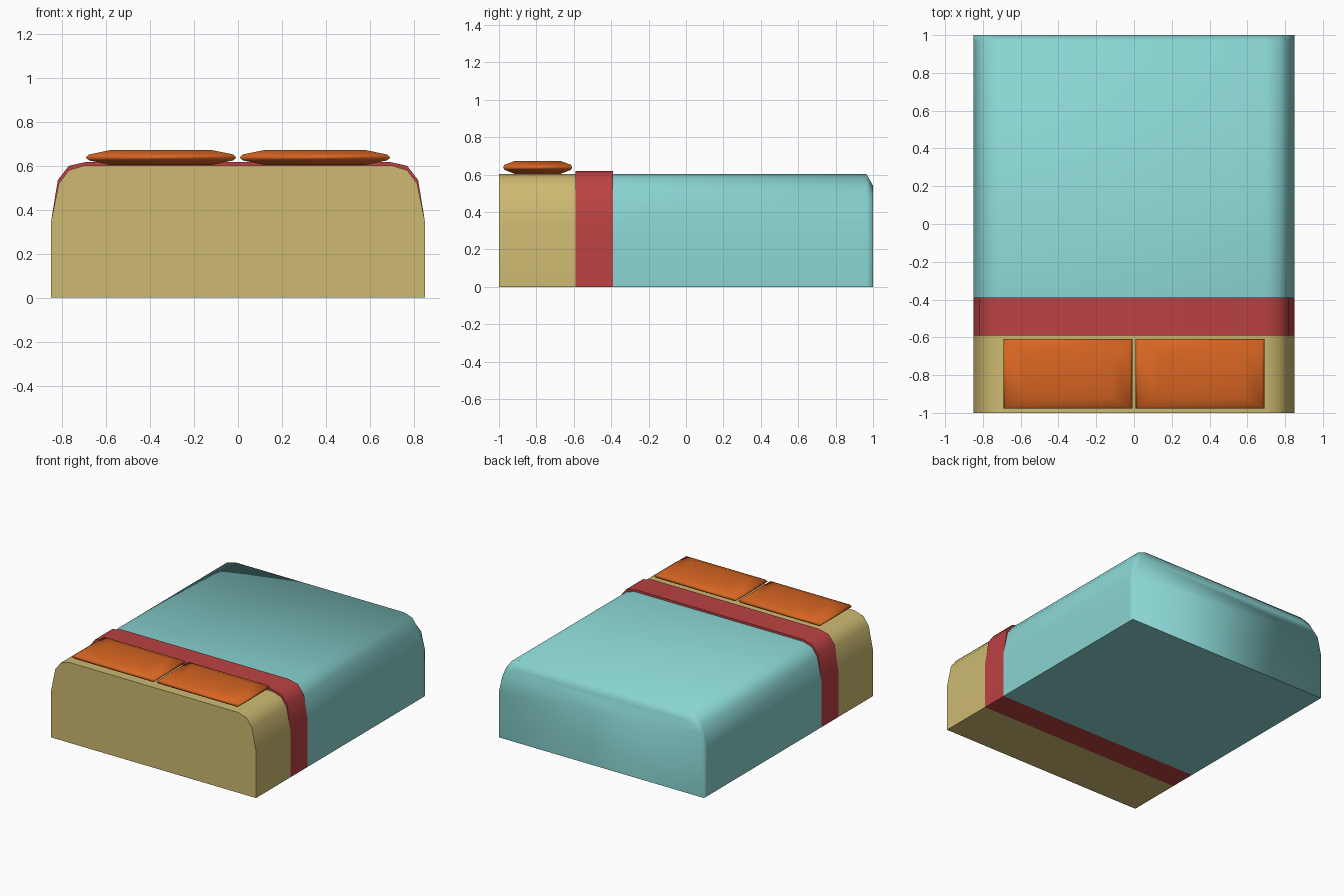
import bpy, bmesh

if "Cube" in bpy.data.objects:
    bpy.data.objects.remove(bpy.data.objects["Cube"])


def material(name, rgb):
    m = bpy.data.materials.new(name)
    m.diffuse_color = (*rgb, 1)
    m.use_nodes = True
    m.node_tree.nodes["Principled BSDF"].inputs["Base Color"].default_value = m.diffuse_color
    return m


SHEET = material("pale yellow", (0.61, 0.49, 0.165))
RED = material("red", (0.50, 0.054, 0.056))
TEAL = material("teal", (0.25, 0.66, 0.64))
ORANGE = material("orange", (0.68, 0.13, 0.016))


def finish(bm, name, mat, sharp):
    """Smooth all faces, sharpen edges chosen by the rule, make the object."""
    bmesh.ops.recalc_face_normals(bm, faces=bm.faces)
    for f in bm.faces:
        f.smooth = True
    for e in bm.edges:
        e.smooth = not sharp(e)
    me = bpy.data.meshes.new(name)
    bm.to_mesh(me)
    bm.free()
    me.materials.append(mat)
    ob = bpy.data.objects.new(name, me)
    bpy.context.collection.objects.link(ob)
    return ob


def loft(rings, cap_start, cap_end):
    bm = bmesh.new()
    loops = [[bm.verts.new(p) for p in r] for r in rings]
    n = len(loops[0])
    for a, b in zip(loops, loops[1:]):
        for i in range(n):
            j = (i + 1) % n
            # the lower points of stepped rings coincide, so skip flat faces
            f = bm.faces.new((a[i], a[j], b[j], b[i]))
            if f.calc_area() < 1e-7:
                bm.faces.remove(f)
    if cap_start:
        bm.faces.new(loops[0])
    if cap_end:
        bm.faces.new(loops[-1])
    bmesh.ops.remove_doubles(bm, verts=bm.verts, dist=1e-5)
    return bm


# Rounded-top cross-sections, right half, mirrored to the left
BASE = [(0.85, 0), (0.85, 0.35), (0.815, 0.52), (0.77, 0.58), (0.70, 0.602)]
RAISED = [(0.85, 0), (0.85, 0.35), (0.82, 0.535), (0.77, 0.60), (0.69, 0.618)]
END = [(0.85, 0), (0.85, 0.35), (0.82, 0.475), (0.77, 0.525), (0.70, 0.54)]


def section(half, y):
    return [(x, y, z) for x, z in half] + [(-x, y, z) for x, z in reversed(half)]


def sharp_by_angle(e):
    return len(e.link_faces) == 2 and e.calc_face_angle(0) > 0.75


def sharp_bottom(e):
    return all(v.co.z < 0.001 for v in e.verts)


# Mattress with sheet at the head end
finish(loft([section(BASE, -1), section(BASE, -0.59)], True, False),
       "mattress", SHEET, sharp_by_angle)

# Folded blanket band, slightly raised
finish(loft([section(BASE, -0.59), section(RAISED, -0.59),
             section(RAISED, -0.39), section(BASE, -0.39)], False, False),
       "blanket_fold", RED, sharp_by_angle)

# Blanket with softened foot end
finish(loft([section(BASE, -0.39), section(BASE, 0.965), section(END, 1)], False, True),
       "blanket", TEAL, sharp_bottom)

# Pillows: stacked scaled rectangles, one on each side
LAYERS = [(0.67, 0.604), (0.96, 0.625), (1.0, 0.638), (0.96, 0.652), (0.67, 0.672)]
for side, label in ((-1, "left"), (1, "right")):
    cx, cy, hx, hy = side * 0.35, -0.793, 0.342, 0.185
    rings = [[(cx + sx * hx * s, cy + sy * hy * s, z)
              for sx, sy in ((-1, -1), (1, -1), (1, 1), (-1, 1))] for s, z in LAYERS]
    finish(loft(rings, True, True), label + "_pillow", ORANGE, lambda e: False)
